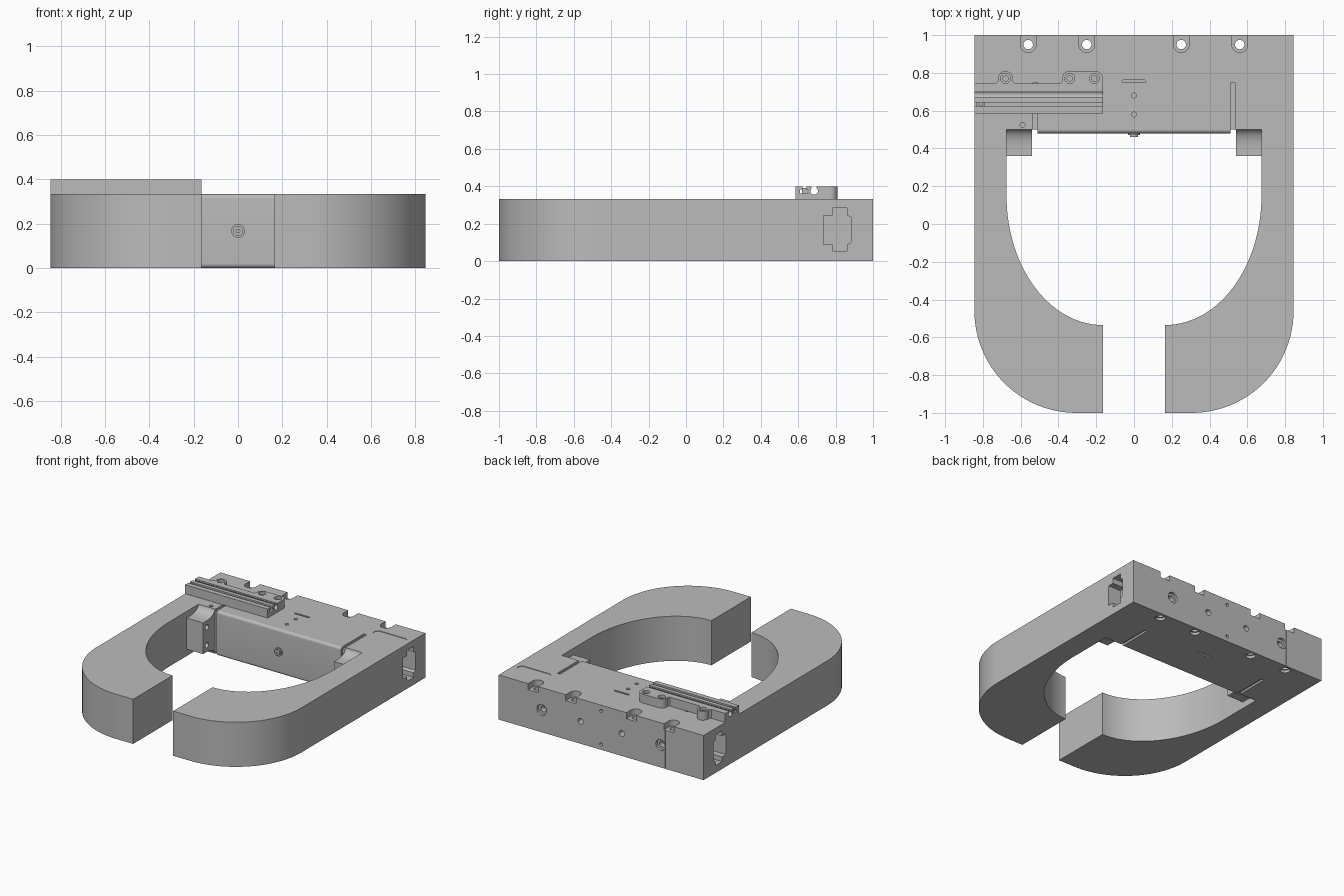
import bpy, bmesh
from math import sin, cos, pi, radians
from mathutils import Vector

if "Cube" in bpy.data.objects:
    bpy.data.objects.remove(bpy.data.objects["Cube"], do_unlink=True)

GREY = bpy.data.materials.new("plain grey")
GREY.use_nodes = True
GREY.diffuse_color = (0.5, 0.5, 0.5, 1)
GREY.node_tree.nodes["Principled BSDF"].inputs["Base Color"].default_value = GREY.diffuse_color

H = 0.333     # body height
TOP = 0.40    # rail height
W = 0.845     # half width


def arc(cx, cy, rx, ry, start, end, n=12):
    """Points along an elliptical arc, angles in degrees."""
    steps = [radians(start + (end - start) * i / n) for i in range(n + 1)]
    return [(cx + rx * cos(a), cy + ry * sin(a)) for a in steps]


def circle(u, v, r, n=24):
    return arc(u, v, r, r, 0, 360, n)[:-1]


def rect(u0, u1, v0, v1):
    return [(u0, v0), (u1, v0), (u1, v1), (u0, v1)]


def capsule(u, v, half, r):
    return arc(u + half, v, r, r, -90, 90) + arc(u - half, v, r, r, 90, 270)


def prism(name, points, axis, lo, hi):
    """Extrude a 2D outline along an axis; outline uses the other two axes in order."""
    place = {"x": lambda u, v, w: (w, u, v),
             "y": lambda u, v, w: (u, w, v),
             "z": lambda u, v, w: (u, v, w)}[axis]
    bm = bmesh.new()
    low = [bm.verts.new(place(u, v, lo)) for u, v in points]
    high = [bm.verts.new(place(u, v, hi)) for u, v in points]
    bm.faces.new(low)
    bm.faces.new(high)
    for i in range(len(low)):
        j = (i + 1) % len(low)
        bm.faces.new((low[i], low[j], high[j], high[i]))
    bmesh.ops.recalc_face_normals(bm, faces=bm.faces)
    mesh = bpy.data.meshes.new(name)
    bm.to_mesh(mesh)
    bm.free()
    mesh.materials.append(GREY)
    obj = bpy.data.objects.new(name, mesh)
    bpy.context.collection.objects.link(obj)
    return obj


def select(obj):
    bpy.ops.object.select_all(action="DESELECT")
    bpy.context.view_layer.objects.active = obj
    obj.select_set(True)


def cut(obj, points, axis, lo, hi):
    """Cut an extruded outline out of a part."""
    cutter = prism("cutter", points, axis, lo, hi)
    cutter.hide_render = True
    mod = obj.modifiers.new("cut", "BOOLEAN")
    mod.operation = "DIFFERENCE"
    mod.solver = "EXACT"
    mod.object = cutter
    select(obj)
    bpy.ops.object.modifier_apply(modifier=mod.name)
    bpy.data.objects.remove(cutter, do_unlink=True)


def finish(obj):
    select(obj)
    bpy.ops.object.shade_smooth_by_angle(angle=radians(30))


# C-shaped body: one half outline, mirrored
half = [(W, 1)] + arc(0.305, -0.46, 0.54, 0.54, 0, -90, 24) + [(0.165, -1)]
half += arc(0.165, 0.15, 0.51, 0.685, -90, 0, 28) + [(0.675, 0.5)]
body = prism("body", half + [(-x, y) for x, y in reversed(half)], "z", 0, H)

# Mounting notches with through holes along the back edge
for x in (-0.56, -0.25, 0.25, 0.56):
    slot = [(x + 0.042, 1.02)] + arc(x, 0.95, 0.042, 0.042, 0, -180) + [(x - 0.042, 1.02)]
    cut(body, slot, "z", H - 0.045, H + 0.02)
    cut(body, circle(x, 0.95, 0.025), "z", -0.02, H)
    cut(body, circle(x, 0.95, 0.035), "z", -0.02, 0.02)

# Holes in the back face: x, z, radius, depth
for x, z, r, depth in ((0.49, 0.167, 0.04, 0.02), (0.49, 0.167, 0.022, 0.06),
                       (-0.49, 0.167, 0.04, 0.02), (-0.49, 0.167, 0.022, 0.06),
                       (0.17, 0.167, 0.022, 0.05), (-0.17, 0.167, 0.022, 0.05),
                       (0, 0.29, 0.012, 0.04), (0, 0.04, 0.012, 0.04)):
    cut(body, circle(x, z, r), "y", 1 - depth, 1.02)
cut(body, rect(-0.532, -0.528, -0.02, H + 0.02), "y", 0.996, 1.02)

# Stepped pocket in each outer side
pocket = [(0.782, 0.055), (0.862, 0.055), (0.862, 0.09), (0.882, 0.1), (0.882, 0.235),
          (0.862, 0.245), (0.862, 0.285), (0.782, 0.285), (0.782, 0.245),
          (0.735, 0.245), (0.735, 0.09), (0.782, 0.09)]
for s in (-1, 1):
    cut(body, pocket, "x", *sorted((s * 0.74, s * 0.9)))
    # Cover gap grooves, above and below
    groove = rect(*sorted((s * 0.512, s * 0.536)), 0.45, 0.75)
    cut(body, groove, "z", H - 0.015, H + 0.02)
    cut(body, groove, "z", -0.02, 0.015)

# Small details in the top and bottom faces
for x, y in ((0, 0.68), (0, 0.58), (-0.59, 0.525)):
    cut(body, circle(x, y, 0.013), "z", H - 0.04, H + 0.02)
cut(body, capsule(0, 0.755, 0.056, 0.007), "z", H - 0.012, H + 0.02)
cut(body, capsule(0, 0.755, 0.056, 0.007), "z", -0.02, 0.012)
cut(body, capsule(0.68, 0.82, 0.1, 0.032), "z", H - 0.004, H + 0.02)
finish(body)

# Front cover strip with rounded long edges
r = 0.02
profile = [(0.5, 0)] + arc(0.5, r, r, r, 270, 180, 8)[1:]
profile += arc(0.5, H - r, r, r, 180, 90, 8)
cover = prism("front_cover", profile, "x", -0.512, 0.512)
finish(cover)

# Inner corner blocks, hollowed above and below where they meet the body
curve = arc(0.4, H, 0.1, 0.05, 0, -90, 10) + [(0.36, H - 0.05)]
profile = curve + [(y, H - z) for y, z in reversed(curve)]
for side, s in (("left", 1), ("right", -1)):
    block = prism(side + "_corner_block", profile, "x", *sorted((s * 0.54, s * 0.675)))
    for z in (0.1, 0.233):
        cut(block, circle(0.405, z, 0.02), "x", *sorted((s * 0.52, s * 0.59)))
    finish(block)

# Domed button on the front cover
button = prism("front_button_base", circle(0, 0.167, 0.031), "y", 0.47, 0.481)
finish(button)
cap = prism("front_button_cap", circle(0, 0.167, 0.022), "y", 0.46, 0.471)
cut(cap, circle(0, 0.167, 0.009, 6), "y", 0.44, 0.467)
finish(cap)

# Accessory rail with rounded mounting tabs
outline = [(-W, 0.585), (-0.165, 0.585)] + arc(-0.205, 0.77, 0.04, 0.04, 0, 90, 8)
outline += arc(-0.34, 0.77, 0.04, 0.04, 90, 180, 8) + [(-0.38, 0.755), (-0.39, 0.745)]
outline += [(-0.63, 0.745), (-0.64, 0.755)] + arc(-0.68, 0.77, 0.04, 0.04, 0, 180, 12)
outline += [(-0.72, 0.755), (-0.73, 0.745), (-W, 0.745)]
rail = prism("accessory_rail", outline, "z", H, TOP)

# Tee slot, round slot and shallow step along the rail
tee = [(0.61, 0.362), (0.655, 0.362), (0.655, 0.382), (0.643, 0.382),
       (0.643, 0.42), (0.622, 0.42), (0.622, 0.382), (0.61, 0.382)]
cut(rail, tee, "x", -0.9, -0.1)
cut(rail, arc(0.685, 0.375, 0.02, 0.02, 130, 410, 20) + [(0.698, 0.42), (0.672, 0.42)],
    "x", -0.9, -0.1)
for x in (-0.68, -0.34, -0.21):
    cut(rail, circle(x, 0.77, 0.026), "z", TOP - 0.02, TOP + 0.02)
    cut(rail, circle(x, 0.77, 0.014), "z", TOP - 0.05, TOP)
finish(rail)

# Stop piece at the end of the tee slot
stop = prism("rail_stop", rect(-0.835, -0.79, 0.62, 0.65), "z", 0.362, 0.392)
cut(stop, circle(-0.812, 0.635, 0.009, 12), "z", 0.375, 0.42)
finish(stop)
